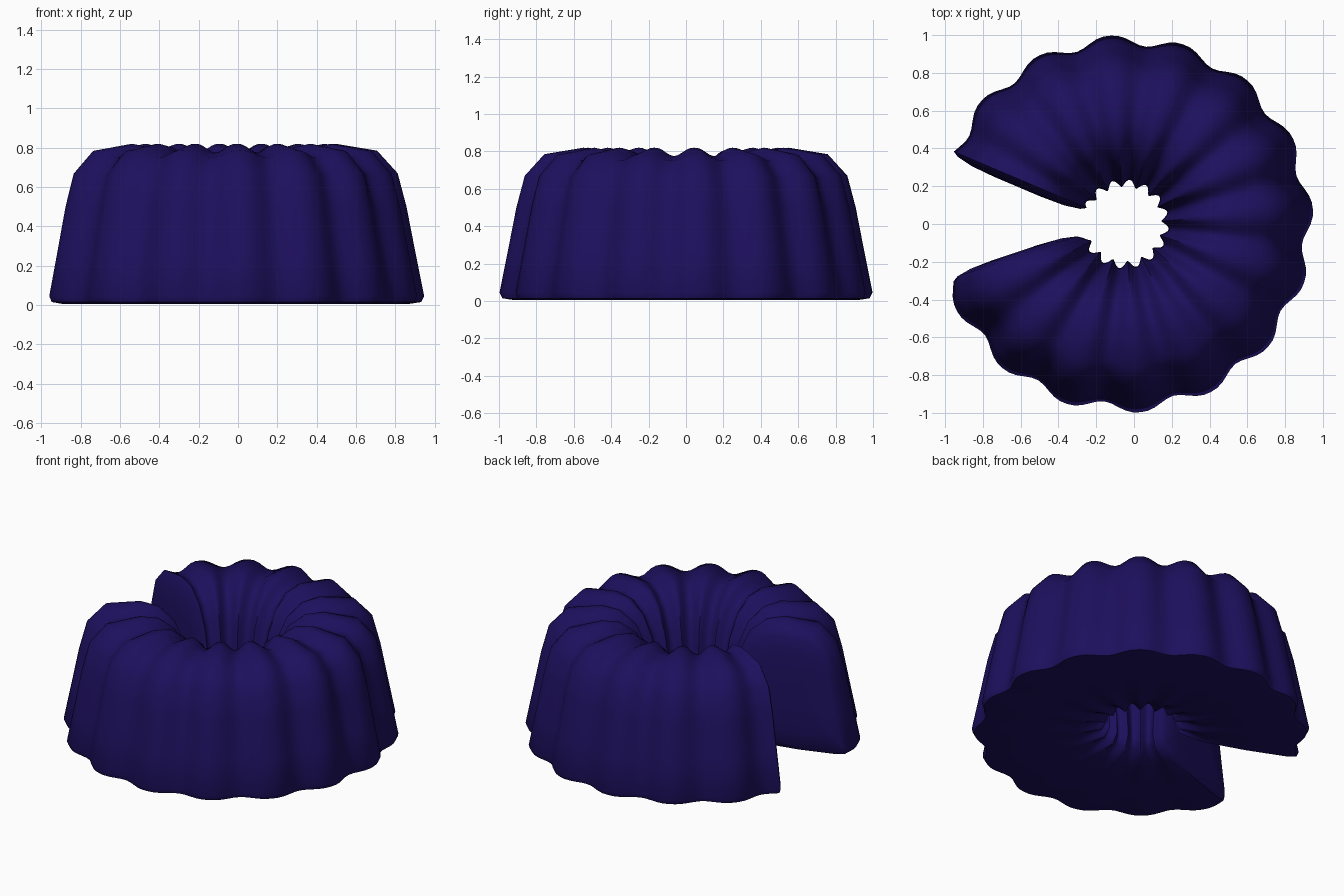
import bpy, bmesh, math
from mathutils import Vector

if "Cube" in bpy.data.objects:
    bpy.data.objects.remove(bpy.data.objects["Cube"])

CX = -0.05                       # ring axis
LOBES, PHASE = 16, math.radians(4.6)
A0, A1 = math.radians(-161.5), math.radians(157)
SEGS = 142

# ring section: crest radius, crest height, groove shift in radius, groove shift in height
PROFILE = [
    (0.985, 0.015, -0.05, 0.0), (1.0, 0.045, -0.055, 0.0), (0.957, 0.26, -0.055, 0.0),
    (0.91, 0.50, -0.055, 0.0), (0.865, 0.67, -0.055, -0.01), (0.76, 0.785, -0.04, -0.035),
    (0.55, 0.82, 0.0, -0.045), (0.44, 0.80, 0.01, -0.05), (0.34, 0.72, 0.03, -0.04),
    (0.275, 0.57, 0.035, -0.01), (0.235, 0.38, 0.035, 0.0), (0.20, 0.22, 0.04, 0.0),
    (0.195, 0.10, 0.04, 0.0), (0.23, 0.035, 0.03, 0.03), (0.38, 0.012, 0.0, 0.008),
    (0.65, 0.005, 0.0, 0.0), (0.92, 0.005, -0.04, 0.0),
]

def groove(a, r):
    """0 on a lobe crest, 1 in the groove; crests narrow inside the hole."""
    g = 0.5 - 0.5 * math.cos(LOBES * (a - PHASE))
    return g ** (0.7 if r < 0.4 else 1.3)

def place(a, r, z):
    return Vector((CX + r * math.cos(a), r * math.sin(a), z))

bm = bmesh.new()

# fluted ring swept around the axis
rings = []
for i in range(SEGS + 1):
    a = A0 + (A1 - A0) * i / SEGS
    ring = []
    for r, z, dr, dz in PROFILE:
        g = groove(a, r)
        ring.append(bm.verts.new(place(a, r + dr * g, z + dz * g)))
    rings.append(ring)

def bridge(a, b):
    n = len(a)
    for j in range(n):
        bm.faces.new((a[j], a[(j + 1) % n], b[(j + 1) % n], b[j]))

for a, b in zip(rings, rings[1:]):
    bridge(a, b)

# gently bulging cut faces
for ring, ang, side in ((rings[0], A0, -1), (rings[-1], A1, 1)):
    mid = place(ang, 0.6, 0.4)
    out = Vector((-math.sin(ang), math.cos(ang), 0)) * side
    prev = ring
    for s, b in ((0.92, 0.018), (0.7, 0.034), (0.35, 0.04)):
        cur = [bm.verts.new(mid + (v.co - mid) * s + out * b) for v in ring]
        bridge(prev, cur)
        prev = cur
    bm.faces.new(prev)

bmesh.ops.recalc_face_normals(bm, faces=bm.faces)
me = bpy.data.meshes.new("fluted_ring_cake")
bm.to_mesh(me)
bm.free()
cake = bpy.data.objects.new("fluted_ring_cake", me)
bpy.context.collection.objects.link(cake)

mat = bpy.data.materials.new("dark_blue")
mat.diffuse_color = (0.012, 0.005, 0.11, 1)
mat.use_nodes = True
mat.node_tree.nodes["Principled BSDF"].inputs["Base Color"].default_value = mat.diffuse_color
me.materials.append(mat)

bpy.context.view_layer.objects.active = cake
cake.select_set(True)
bpy.ops.object.shade_smooth_by_angle(angle=math.radians(50))
